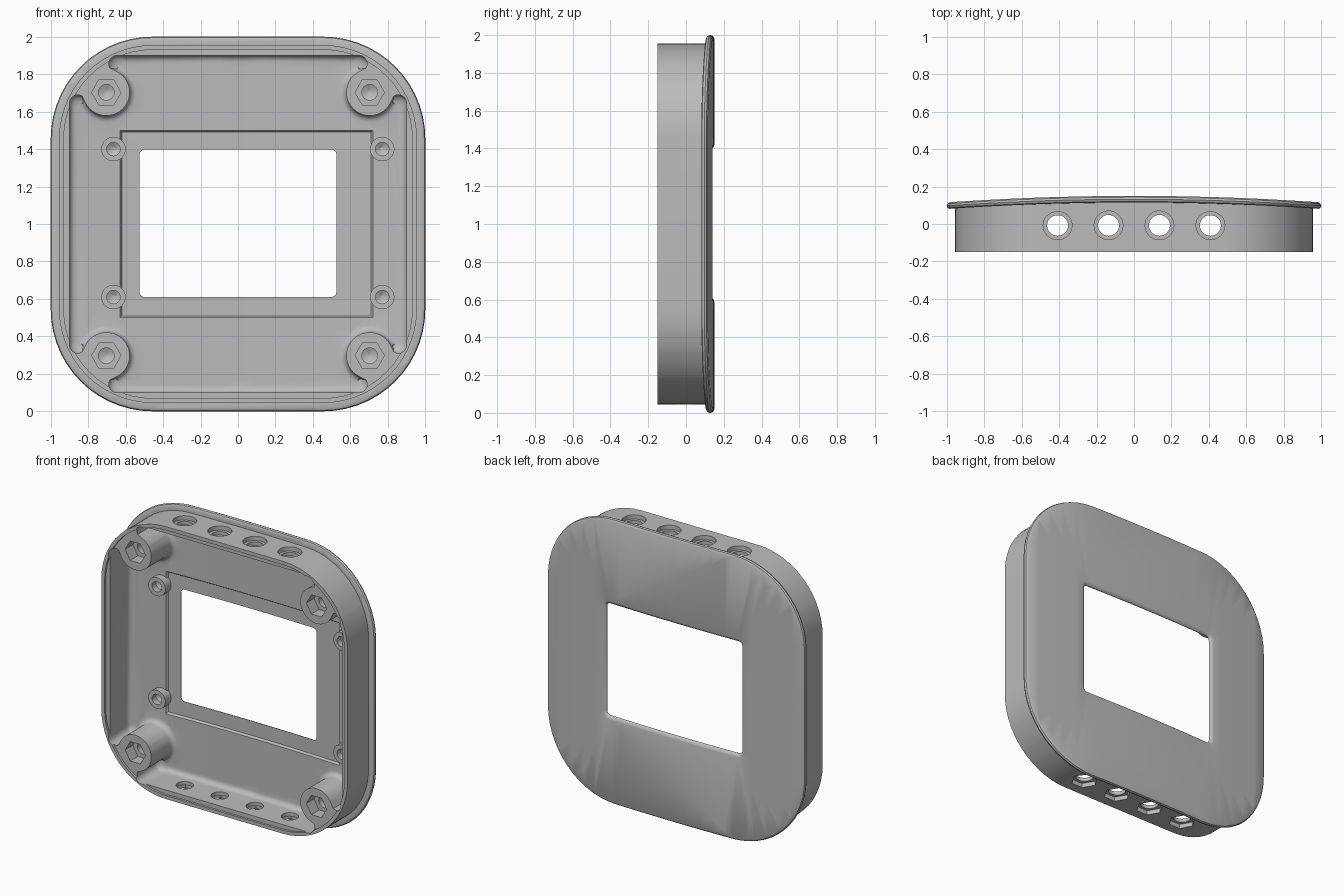
import bpy, bmesh, math
from mathutils import Matrix, Vector

cube = bpy.data.objects.get("Cube")
if cube:
    bpy.data.objects.remove(cube)

grey = bpy.data.materials.new("plain grey")
grey.use_nodes = True
COLOUR = (0.5, 0.5, 0.5, 1)
grey.diffuse_color = COLOUR
grey.node_tree.nodes["Principled BSDF"].inputs["Base Color"].default_value = COLOUR


def make(name, bm):
    bmesh.ops.recalc_face_normals(bm, faces=bm.faces)
    mesh = bpy.data.meshes.new(name)
    bm.to_mesh(mesh)
    bm.free()
    mesh.materials.append(grey)
    obj = bpy.data.objects.new(name, mesh)
    bpy.context.collection.objects.link(obj)
    return obj


def arc(cx, cz, r, a0, a1, n):
    steps = [math.radians(a0 + (a1 - a0) * i / n) for i in range(n + 1)]
    return [(cx + r * math.cos(a), cz + r * math.sin(a)) for a in steps]


def rounded(hx, hz, r, n=14):
    """Outline of a rounded rectangle, centred on the origin."""
    pts = []
    for k, (sx, sz) in enumerate([(1, 1), (-1, 1), (-1, -1), (1, -1)]):
        pts += arc(sx * (hx - r), sz * (hz - r), r, 90 * k, 90 * k + 90, n)
    return pts


def loft(name, sections, cx=0, cz=1):
    """Closed solid through (y, outline) sections with equal point counts."""
    bm = bmesh.new()
    rings = [[bm.verts.new((cx + x, y, cz + z)) for x, z in pts] for y, pts in sections]
    for a, b in zip(rings, rings[1:]):
        for i in range(len(a)):
            j = (i + 1) % len(a)
            bm.faces.new((a[i], a[j], b[j], b[i]))
    bm.faces.new(rings[0])
    bm.faces.new(rings[-1][::-1])
    return make(name, bm)


def peg(name, x, z, sections, n):
    """Turned or hexagonal solid along y from (y, radius) sections."""
    return loft(name, [(y, arc(0, 0, r, 0, 360 - 360 / n, n - 1)) for y, r in sections], x, z)


def upright(name, x, y, z0, z1, r, n):
    bm = bmesh.new()
    bmesh.ops.create_cone(bm, cap_ends=True, segments=n, radius1=r, radius2=r, depth=z1 - z0,
                          matrix=Matrix.Translation((x, y, (z0 + z1) / 2)))
    return make(name, bm)


def combine(target, tool, operation):
    mod = target.modifiers.new("combine", "BOOLEAN")
    mod.operation, mod.object, mod.solver = operation, tool, "EXACT"
    graph = bpy.context.evaluated_depsgraph_get()
    mesh = bpy.data.meshes.new_from_object(target.evaluated_get(graph))
    target.modifiers.clear()
    target.data = mesh
    bpy.data.objects.remove(tool)


# Outer shell: straight wall with a rounded flange at the back
CORNER = 0.455
body = loft("housing", [(y, rounded(h, h, h - CORNER)) for y, h in [
    (-0.15, 0.955), (0.115, 0.955), (0.115, 0.985), (0.12, 0.995),
    (0.132, 1), (0.143, 0.995), (0.15, 0.982)]])

# Shallow step around the front rim
combine(body, loft("rim_step", [(y, rounded(0.93, 0.93, 0.93 - CORNER)) for y in (-0.2, -0.135)]),
        "DIFFERENCE")

# Cavity, whose corners wrap around the screw bosses
BOSS = 0.703


def cavity_outline(grow):
    wall, boss = 0.9 - grow, 0.125 + grow
    r = 0.045 - grow / 2
    corner = [(wall, 0)]
    corner += arc(wall - r, 0.645 - grow, r, 0, 120, 5)
    corner += arc(BOSS, BOSS, boss, -25, -245, 22)
    corner += [(z, x) for x, z in reversed(arc(wall - r, 0.645 - grow, r, 0, 120, 5))]
    pts = []
    for k in range(4):
        c, s = round(math.cos(k * math.pi / 2)), round(math.sin(k * math.pi / 2))
        pts += [(c * x - s * z, s * x + c * z) for x, z in corner]
    return pts


fillet = [(0.115 - 0.035 * (1 - math.sin(t)), 0.035 * (1 - math.cos(t)))
          for t in [math.radians(a) for a in (0, 22, 45, 68, 90)]]
combine(body, loft("cavity", [(-0.2, cavity_outline(0))] +
                   [(y, cavity_outline(g)) for y, g in fillet]), "DIFFERENCE")

# Display recess, then the window with softened back edges
combine(body, loft("display_recess", [(0.05, rounded(0.675, 0.5, 0.003, 2)),
                                      (0.115, rounded(0.675, 0.5, 0.003, 2)),
                                      (0.13, rounded(0.665, 0.49, 0.003, 2))], 0.045), "DIFFERENCE")
combine(body, loft("window", [(y, rounded(0.525 + g, 0.393 + g, 0.025 + g, 5)) for y, g in [
    (0, 0), (0.132, 0), (0.137, 0.002), (0.143, 0.007), (0.148, 0.015), (0.151, 0.025),
    (0.2, 0.025)]], 0, 1.004), "DIFFERENCE")

# Display standoffs with screw holes
for x in (-0.665, 0.77):
    for z in (0.61, 1.4):
        combine(body, peg("standoff", x, z, [(0.06, 0.065), (0.14, 0.065)], 28), "UNION")
        combine(body, peg("standoff_hole", x, z, [(0.03, 0.036), (0.11, 0.036), (0.125, 0.01)], 20),
                "DIFFERENCE")

# Hexagonal sockets and screw holes in the bosses
for sx in (-1, 1):
    for sz in (-1, 1):
        x, z = sx * BOSS, 1 + sz * BOSS
        combine(body, peg("socket", x, z, [(-0.2, 0.078), (-0.05, 0.078)], 6), "DIFFERENCE")
        combine(body, peg("boss_hole", x, z, [(-0.1, 0.042), (0.05, 0.042), (0.075, 0.008)], 24),
                "DIFFERENCE")

# Cable holes: round counterbores on top, hexagonal ones underneath
for i in range(4):
    x, y = 0.272 * (i - 1.5), -0.007
    combine(body, upright("cable_hole", x, y, -0.1, 2.1, 0.056, 28), "DIFFERENCE")
    combine(body, upright("top_counterbore", x, y, 1.925, 2.1, 0.077, 28), "DIFFERENCE")
    bm = bmesh.new()
    bmesh.ops.create_cone(bm, cap_ends=True, segments=6, radius1=0.086, radius2=0.086, depth=0.2,
                          matrix=Matrix.Translation((x, y, -0.025)) @ Matrix.Rotation(math.pi / 2, 4, "Z"))
    combine(body, make("bottom_counterbore", bm), "DIFFERENCE")

# Bow the back plate gently across its width
bm = bmesh.new()
bm.from_mesh(body.data)
bmesh.ops.triangulate(bm, faces=bm.faces)
for i in range(-9, 10):
    bmesh.ops.bisect_plane(bm, geom=bm.verts[:] + bm.edges[:] + bm.faces[:], dist=1e-5,
                           plane_co=Vector((i / 10, 0, 0)), plane_no=Vector((1, 0, 0)))
for v in bm.verts:
    weight = min(max((v.co.y - 0.03) / 0.05, 0), 1)
    v.co.y -= 0.035 * v.co.x ** 2 * weight
bm.to_mesh(body.data)
bm.free()

bpy.ops.object.select_all(action="DESELECT")
body.select_set(True)
bpy.context.view_layer.objects.active = body
bpy.ops.object.shade_smooth_by_angle(angle=math.radians(30))
